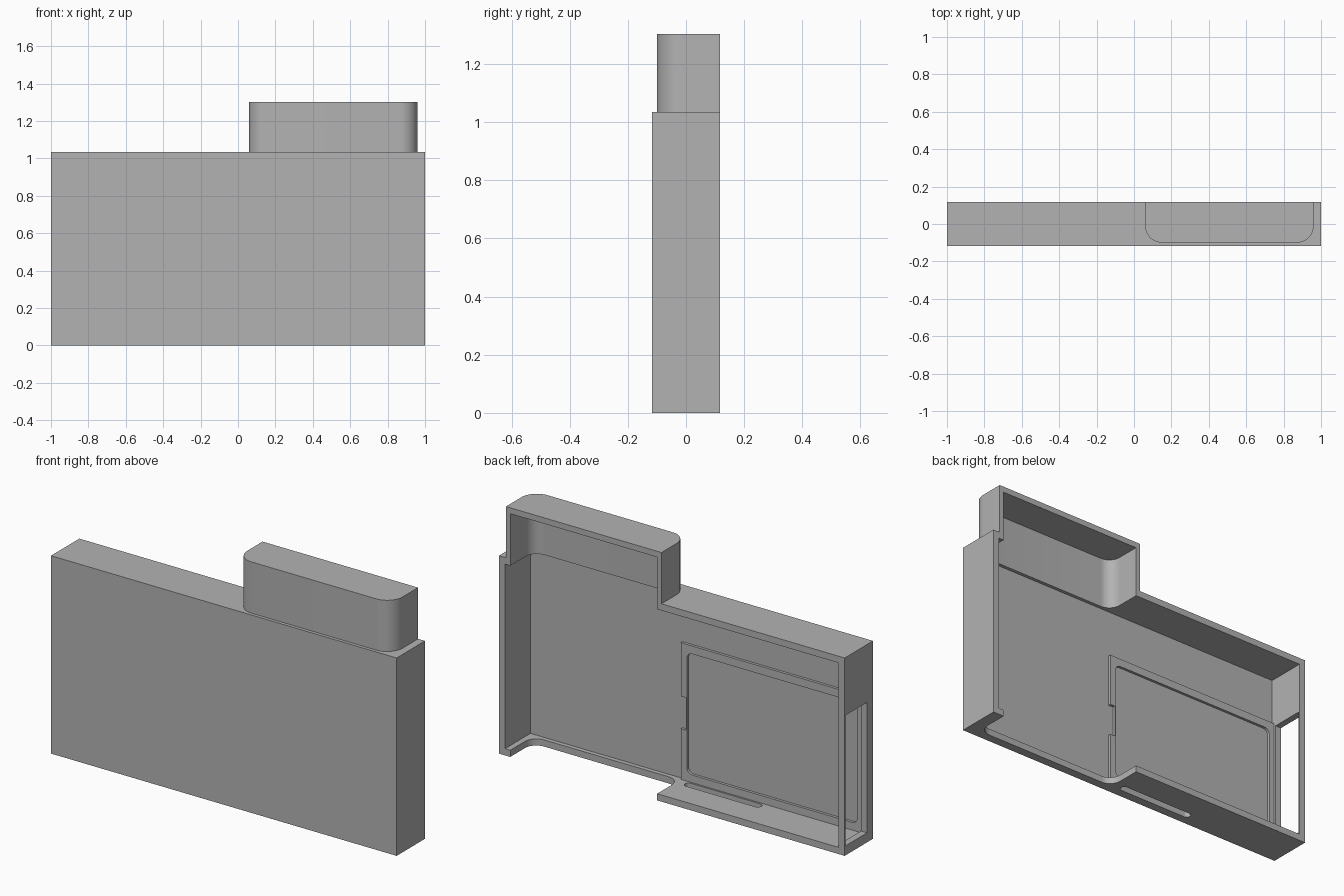
import bpy, bmesh, math
from mathutils import Vector

cube = bpy.data.objects.get("Cube")
if cube:
    bpy.data.objects.remove(cube, do_unlink=True)

grey = bpy.data.materials.new("plain_grey")
grey.use_nodes = True
COLOUR = (0.45, 0.45, 0.45, 1)
grey.diffuse_color = COLOUR
grey.node_tree.nodes["Principled BSDF"].inputs["Base Color"].default_value = COLOUR


def prism(name, a, b, lo, hi, axis="z", radii=(0, 0, 0, 0)):
    """Rounded rectangle from corner a to b, extruded along an axis (z, or y with a, b in xz)."""
    corners = [(a[0], a[1]), (b[0], a[1]), (b[0], b[1]), (a[0], b[1])]
    inward = [(1, 1), (-1, 1), (-1, -1), (1, -1)]
    outline = []
    for i, ((u, v), (su, sv), r) in enumerate(zip(corners, inward, radii)):
        if r == 0:
            outline.append((u, v))
            continue
        for k in range(13):
            t = math.pi * (1 + i / 2 + k / 24)
            outline.append((u + su * r + r * math.cos(t), v + sv * r + r * math.sin(t)))
    bm = bmesh.new()
    place = (lambda u, v, w: (u, v, w)) if axis == "z" else (lambda u, v, w: (u, w, v))
    face = bm.faces.new([bm.verts.new(place(u, v, lo)) for u, v in outline])
    grown = bmesh.ops.extrude_face_region(bm, geom=[face])["geom"]
    shift = Vector(place(0, 0, hi - lo))
    bmesh.ops.translate(bm, vec=shift, verts=[g for g in grown if isinstance(g, bmesh.types.BMVert)])
    bmesh.ops.recalc_face_normals(bm, faces=bm.faces)
    mesh = bpy.data.meshes.new(name)
    bm.to_mesh(mesh)
    bm.free()
    mesh.materials.append(grey)
    obj = bpy.data.objects.new(name, mesh)
    bpy.context.collection.objects.link(obj)
    return obj


def combine(target, tool, operation="DIFFERENCE"):
    mod = target.modifiers.new(tool.name, "BOOLEAN")
    mod.object, mod.operation, mod.solver = tool, operation, "EXACT"
    bpy.ops.object.select_all(action="DESELECT")
    bpy.context.view_layer.objects.active = target
    target.select_set(True)
    bpy.ops.object.modifier_apply(modifier=mod.name)
    bpy.data.objects.remove(tool, do_unlink=True)


HALF, BACK, TOP = 1.0, 0.117, 1.035
FLOOR = -0.093      # inner face of the front panel
WALL = 0.035
BEYOND = 0.3        # cutters run past the open back

# Case shell with the raised compartment on top
shell = prism("case_shell", (-HALF, -BACK), (HALF, BACK), 0, TOP)
combine(shell, prism("top_compartment", (0.06, -0.1), (0.96, BACK), 0.9, 1.303,
                     radii=(0.09, 0.09, 0, 0)), "UNION")

# Hollow interior, open at the back
combine(shell, prism("main_cavity", (-HALF + WALL, FLOOR), (HALF - WALL, BEYOND), WALL, TOP - WALL))
combine(shell, prism("compartment_cavity", (0.085, -0.075), (0.935, BEYOND), 0.9, 1.272,
                     radii=(0.065, 0.065, 0, 0)))

# Matching opening and narrow slot in the bottom wall
combine(shell, prism("bottom_opening", (0.085, -0.07), (0.935, BEYOND), -0.1, 0.1,
                     radii=(0.065, 0.065, 0, 0)))
combine(shell, prism("bottom_slot", (-0.4, -0.07), (0.04, -0.03), -0.1, 0.1, radii=(0.019,) * 4))

# Window in the side wall, leaving a thin strip at the back rim
combine(shell, prism("side_window", (-1.1, -0.068), (-0.9, BACK - 0.008), 0.05, 0.732))

# Raised frame on the inside of the front panel
frame = prism("inner_frame", (-0.97, 0.03), (0.085, 0.75), FLOOR - 0.01, -0.079, axis="y")
combine(frame, prism("frame_hole", (-0.935, 0.075), (0.05, 0.708), -0.2, BEYOND, axis="y",
                     radii=(0.03,) * 4))
combine(frame, prism("frame_notch", (0.056, 0.3), (0.2, 0.47), -0.2, BEYOND, axis="y"))

for obj in (shell, frame):
    bpy.ops.object.select_all(action="DESELECT")
    bpy.context.view_layer.objects.active = obj
    obj.select_set(True)
    bpy.ops.object.shade_smooth_by_angle(angle=math.radians(30))
